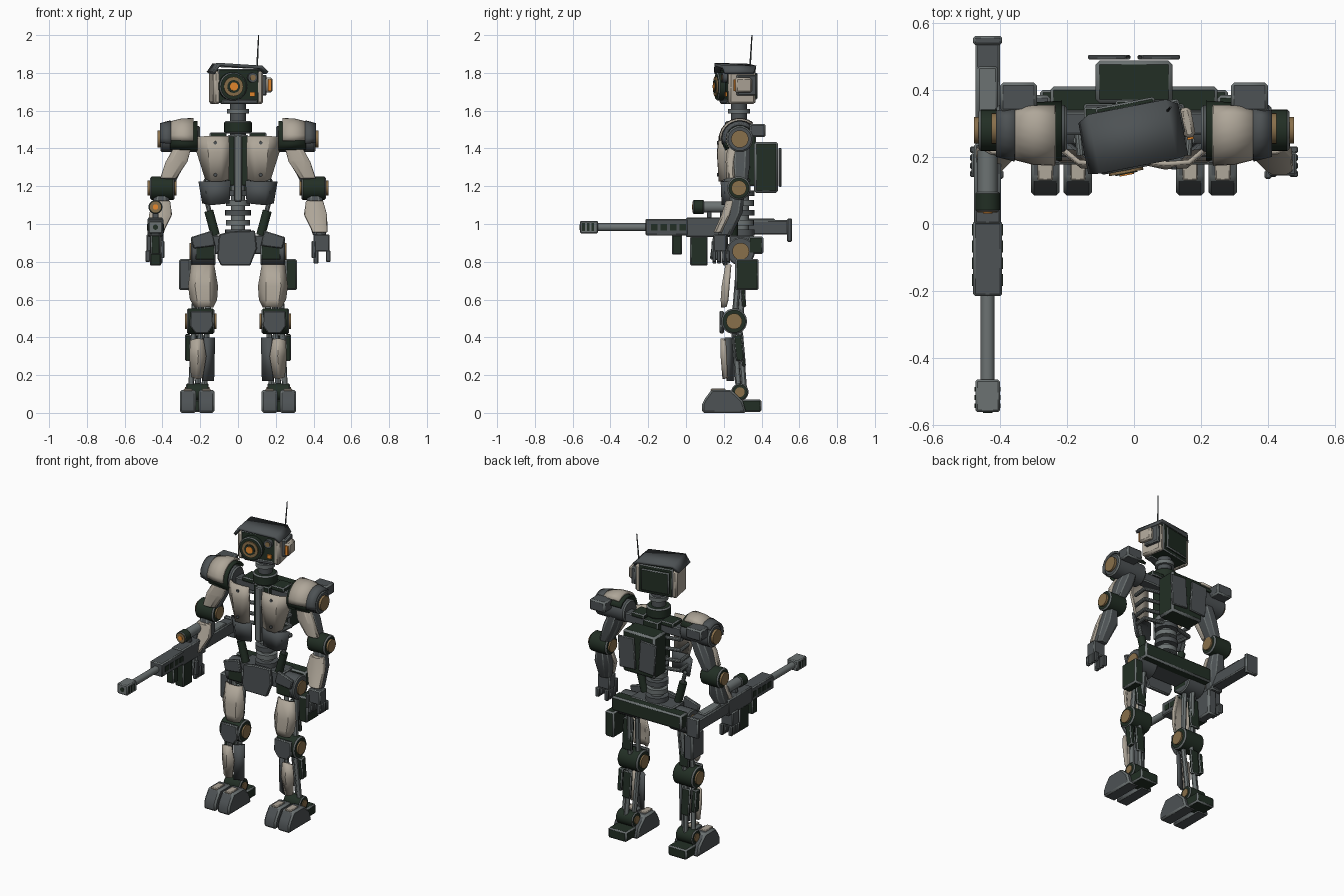
import bpy, bmesh, math
from mathutils import Vector, Matrix, Euler

if "Cube" in bpy.data.objects:
    bpy.data.objects.remove(bpy.data.objects["Cube"])

def material(name, rgb):
    m = bpy.data.materials.new(name)
    m.diffuse_color = (*rgb, 1)
    m.use_nodes = True
    m.node_tree.nodes["Principled BSDF"].inputs["Base Color"].default_value = m.diffuse_color
    return m

CREAM = material("cream_armour", (0.43, 0.385, 0.32))
GRAY = material("slate_gray", (0.075, 0.085, 0.09))
STEEL = material("steel", (0.15, 0.17, 0.17))
GREEN = material("dark_green", (0.016, 0.028, 0.018))
BRONZE = material("bronze", (0.25, 0.16, 0.07))
ORANGE = material("orange_glow", (0.85, 0.27, 0.03))

def finish(name, bm, mat, bevel=0.0, solid=0.0):
    bmesh.ops.recalc_face_normals(bm, faces=bm.faces)
    me = bpy.data.meshes.new(name)
    bm.to_mesh(me)
    bm.free()
    ob = bpy.data.objects.new(name, me)
    bpy.context.collection.objects.link(ob)
    me.materials.append(mat)
    me.materials.append(STEEL if mat in (GREEN, GRAY) else mat)   # worn edges
    if solid:
        s = ob.modifiers.new("thickness", 'SOLIDIFY')
        s.thickness, s.offset = solid, 0
    if bevel:
        b = ob.modifiers.new("edges", 'BEVEL')
        b.width, b.segments, b.material, b.limit_method = bevel, 1, 1, 'ANGLE'
    return ob

def box(name, c, size, mat, rot=(0, 0, 0), bevel=0.006):
    bm = bmesh.new()
    M = Matrix.LocRotScale(Vector(c), Euler([math.radians(a) for a in rot]), Vector(size))
    bmesh.ops.create_cube(bm, size=1, matrix=M)
    return finish(name, bm, mat, bevel)

def span(name, x, y, z, mat, bevel=0.006):
    """Box given by its ranges."""
    return box(name, [sum(r) / 2 for r in (x, y, z)], [abs(r[1] - r[0]) for r in (x, y, z)], mat, bevel=bevel)

def cyl(name, p, q, r, mat, r2=None, n=24, bevel=0.0):
    p, q = Vector(p), Vector(q)
    M = Matrix.Translation((p + q) / 2) @ (q - p).to_track_quat('Z', 'Y').to_matrix().to_4x4()
    bm = bmesh.new()
    bmesh.ops.create_cone(bm, cap_ends=True, segments=n, radius1=r, radius2=r2 or r, depth=(q - p).length, matrix=M)
    return finish(name, bm, mat, bevel)

def sheet(name, rows, mat, t=0.014):
    """Bent armour plate from rows of points."""
    bm = bmesh.new()
    g = [[bm.verts.new(p) for p in row] for row in rows]
    for a, b in zip(g, g[1:]):
        for i in range(len(a) - 1):
            bm.faces.new((a[i], a[i + 1], b[i + 1], b[i]))
    return finish(name, bm, mat, 0, t)

def loft(name, sections, mat, bevel=0.004):
    """Chamfered solid through sections (cx, cy, z, width, depth)."""
    bm = bmesh.new()
    rings = []
    for cx, cy, z, w, d in sections:
        o = [(.5, .25), (.25, .5), (-.25, .5), (-.5, .25), (-.5, -.25), (-.25, -.5), (.25, -.5), (.5, -.25)]
        rings.append([bm.verts.new((cx + w * a, cy + d * b, z)) for a, b in o])
    for a, b in zip(rings, rings[1:]):
        for i in range(8):
            bm.faces.new((a[i], a[(i + 1) % 8], b[(i + 1) % 8], b[i]))
    bm.faces.new(rings[0])
    bm.faces.new(rings[-1])
    return finish(name, bm, mat, bevel)

def prism(name, pts, axis, lo, hi, mat, bevel=0.005):
    """Outline extruded along axis 0 (x, outline in y-z) or 1 (y, outline in x-z)."""
    bm = bmesh.new()
    put = (lambda p, t: (t, p[0], p[1])) if axis == 0 else (lambda p, t: (p[0], t, p[1]))
    a, b = [[bm.verts.new(put(p, t)) for p in pts] for t in (lo, hi)]
    bm.faces.new(a)
    bm.faces.new(b)
    for i in range(len(pts)):
        j = (i + 1) % len(pts)
        bm.faces.new((a[i], a[j], b[j], b[i]))
    return finish(name, bm, mat, bevel)

# ---------- head, turned a little ----------
head = [
    span("head_core", (-.12, .10), (.20, .35), (1.64, 1.82), GREEN),
    span("head_back_panel", (-.10, .08), (.345, .365), (1.66, 1.80), GREEN),
    span("head_cheek_right", (-.145, -.105), (.20, .345), (1.635, 1.81), CREAM, .012),
    span("head_cheek_left", (.085, .125), (.20, .345), (1.635, 1.81), CREAM, .012),
    span("head_jaw", (-.10, .09), (.195, .25), (1.635, 1.66), GRAY),
    sheet("head_hood", [[(-.15, .175, 1.80), (-.12, .17, 1.845), (.11, .17, 1.83), (.14, .175, 1.80)],
                        [(-.15, .33, 1.80), (-.12, .35, 1.84), (.11, .35, 1.83), (.14, .33, 1.80)]], GRAY, .018),
    cyl("eye_housing", (-.045, .21, 1.728), (-.045, .165, 1.728), .075, GREEN, bevel=.006),
    cyl("eye_ring", (-.045, .17, 1.728), (-.045, .157, 1.728), .052, BRONZE),
    cyl("eye_iris", (-.045, .16, 1.728), (-.045, .154, 1.728), .034, GREEN),
    cyl("eye_lens", (-.045, .16, 1.728), (-.045, .150, 1.728), .022, ORANGE),
    cyl("small_eye_housing", (.062, .21, 1.775), (.062, .175, 1.775), .026, GRAY),
    cyl("small_eye_lens", (.062, .18, 1.775), (.062, .172, 1.775), .015, BRONZE),
    span("indicator_lamp", (.05, .078), (.192, .202), (1.675, 1.70), ORANGE, 0),
    span("ear_mount", (.12, .15), (.24, .345), (1.68, 1.79), GRAY),
    span("ear_box", (.145, .18), (.225, .315), (1.695, 1.775), CREAM, .01),
    span("ear_lamp", (.153, .172), (.219, .227), (1.705, 1.765), ORANGE, 0),
    cyl("antenna", (.11, .315, 1.80), (.122, .325, 2.0), .005, GRAY, .003, n=8),
]
pivot = Matrix.Translation((-.01, .27, 1.73))
turn = pivot @ Matrix.Rotation(math.radians(11), 4, 'Z') @ pivot.inverted()
for ob in head:
    ob.matrix_world = turn

# ---------- neck and torso ----------
cyl("neck_collar", (0, .28, 1.48), (0, .28, 1.545), .073, GREEN, bevel=.008)
cyl("neck_column", (0, .28, 1.42), (0, .28, 1.66), .042, GRAY)
cyl("neck_ring", (0, .28, 1.585), (0, .28, 1.61), .058, STEEL)
span("torso_core", (-.055, .055), (.235, .37), (1.2, 1.47), GREEN)
span("sternum", (-.022, .022), (.20, .24), (1.12, 1.47), STEEL)
span("shoulder_bar", (-.22, .22), (.265, .335), (1.40, 1.46), GRAY)
span("backpack", (-.115, .115), (.36, .488), (1.165, 1.435), GREEN, .012)
for i in range(6):
    z = .94 + i * .052
    cyl("spine_disc", (0, .295, z), (0, .295, z + .03), .068 - .004 * (i % 2), STEEL if i % 2 else GRAY)
cyl("spine_core", (0, .295, .88), (0, .295, 1.25), .038, STEEL)

# ---------- pelvis ----------
span("pelvis_block", (-.15, .15), (.23, .36), (.84, .94), GRAY)
span("pelvis_back", (-.25, .25), (.33, .41), (.84, .935), GREEN, .01)
prism("pelvis_front_plate", [(-.10, .945), (-.04, .96), (.09, .965), (.10, .87), (.065, .78), (-.09, .78), (-.11, .82)],
      1, .195, .22, GRAY)

for s in (-1, 1):
    X = lambda *v: tuple(s * a for a in v)
    # chest armour
    sheet("chest_plate", [[(s * .05, .185, 1.465), (s * .10, .18, 1.465), (s * .165, .185, 1.465), (s * .225, .235, 1.46)],
                          [(s * .045, .18, 1.40), (s * .09, .17, 1.38), (s * .155, .172, 1.38), (s * .215, .22, 1.38)],
                          [(s * .05, .19, 1.235), (s * .09, .18, 1.225), (s * .14, .18, 1.225), (s * .17, .215, 1.24)]], CREAM)
    for x, z in ((.12, 1.43), (.12, 1.26)):
        cyl("chest_bolt", (s * x, .18, z), (s * x, .163, z), .009, GRAY, n=10)
    sheet("belly_plate", [[(s * .04, .195, 1.23), (s * .15, .19, 1.225), (s * .205, .235, 1.225)],
                          [(s * .045, .20, 1.11), (s * .14, .195, 1.10), (s * .185, .235, 1.11)]], GRAY)
    for z in (1.17, 1.23, 1.30, 1.37):
        cyl("rib", (s * .04, .33, z), (s * .17, .30, z), .012, STEEL, n=10)
        cyl("rib_front", (s * .17, .30, z), (s * .16, .205, z), .012, STEEL, n=10)
    box("pack_panel", (s * .074, .498, 1.30), (.115, .014, .20), GRAY, (0, 4 * s, 0), .004)
    span("collar_block", X(.06, .15), (.25, .35), (1.455, 1.485), GREEN)
    # waist pistons
    cyl("waist_piston", (s * .155, .25, 1.07), (s * .12, .25, .94), .024, GREEN, n=16)
    cyl("waist_piston_rod", (s * .17, .25, 1.14), (s * .11, .25, .90), .012, STEEL, n=10)
    # hips
    prism("hip_plate", [(s * .14, .965), (s * .25, .93), (s * .235, .87), (s * .12, .885)], 1, .20, .222, GRAY)
    span("hip_block", X(.12, .225), (.215, .33), (.81, .895), GREEN)
    cyl("hip_joint", (s * .12, .29, .855), (s * .25, .29, .855), .075, GRAY, bevel=.006)
    cyl("hip_cap", (s * .24, .29, .855), (s * .258, .29, .855), .045, BRONZE)
    span("hip_pouch", X(.25, .313), (.26, .385), (.65, .815), GREEN if s > 0 else GRAY, .009)
    # thigh
    for dx, dy in ((-.035, -.005), (.035, -.005), (0, .025)):
        cyl("thigh_strut", (s * (.185 + dx), .29 + dy, .84), (s * (.197 + dx), .262 + dy, .49), .016, STEEL, n=12)
    sheet("thigh_plate", [[(s * x, y, z) for x, y in zip(xs, ys)] for z, xs, ys in (
        (.785, (.13, .155, .215, .245), (.235, .215, .215, .235)),
        (.67, (.11, .15, .225, .26), (.225, .195, .195, .225)),
        (.60, (.115, .15, .215, .25), (.22, .19, .19, .22)),
        (.56, (.135, .155, .205, .225), (.21, .192, .192, .21)))], CREAM)
    box("thigh_back_plate", (s * .205, .30, .66), (.07, .022, .20), GREEN, (5, 0, 0))
    # knee
    cyl("knee_joint", (s * .125, .255, .485), (s * .27, .255, .485), .068, GREEN, bevel=.008)
    for a, b in ((.115, .13), (.265, .28)):
        cyl("knee_cap", (s * a, .255, .485), (s * b, .255, .485), .042, BRONZE)
    prism("knee_plate", [(s * .135, .54), (s * .25, .54), (s * .255, .46), (s * .225, .42), (s * .16, .42), (s * .13, .46)],
          1, .178, .20, GRAY)
    # shin
    for dx, dy in ((-.035, -.01), (.035, -.01), (0, .02)):
        cyl("shin_strut", (s * (.197 + dx), .262 + dy, .47), (s * (.215 + dx), .29 + dy, .10), .015, STEEL, n=12)
    sheet("shin_plate", [[(s * .185, .20, .39), (s * .215, .19, .395), (s * .25, .205, .385)],
                         [(s * .17, .205, .30), (s * .21, .19, .30), (s * .255, .21, .30)],
                         [(s * .19, .215, .185), (s * .22, .20, .18), (s * .245, .215, .19)]], CREAM)
    sheet("shin_inner_plate", [[(s * .125, .25, .40), (s * .178, .21, .40)], [(s * .13, .25, .17), (s * .185, .22, .17)]], GRAY)
    box("shin_outer_plate", (s * .265, .28, .345), (.03, .045, .14), GREEN, (6, 0, 0))
    box("calf_plate", (s * .21, .30, .33), (.06, .02, .17), GREEN, (5, 0, 0))
    # ankle and foot
    cyl("ankle_joint", (s * .155, .285, .11), (s * .275, .285, .11), .046, GREEN, bevel=.006)
    cyl("ankle_cap", (s * .15, .285, .11), (s * .28, .285, .11), .026, BRONZE)
    for a, b in ((.125, .21), (.222, .308)):
        prism("foot_toe", [(.085, 0), (.085, .045), (.10, .075), (.135, .122), (.24, .122), (.30, .065), (.32, 0)],
              0, s * a, s * b, GRAY, .01)
        span("toe_ridge", X(a + .02, b - .02), (.13, .21), (.115, .128), CREAM, .004)
    span("heel", X(.15, .28), (.27, .40), (.005, .07), GREEN, .008)
    # shoulder
    cyl("shoulder_joint", (s * .20, .285, 1.45), (s * .41, .285, 1.45), .07, GRAY, bevel=.008)
    cyl("shoulder_cap", (s * .40, .285, 1.45), (s * .425, .285, 1.45), .046, BRONZE)
    def arc(name, xr, a0, a1, mat):
        rows = [[(s * x, .285 - r * math.cos(math.radians(a0 + (a1 - a0) * i / 8)),
                  1.45 + r * math.sin(math.radians(a0 + (a1 - a0) * i / 8))) for i in range(9)] for x, r in xr]
        sheet(name, rows, mat, .014)
    arc("pauldron", ((.235, .105), (.30, .102), (.365, .085)), -5, 130, CREAM)
    arc("pauldron_rim", ((.355, .092), (.41, .078)), -15, 130, GRAY)
    arc("pauldron_liner", ((.215, .09), (.36, .08)), -40, 150, GREEN)
    span("shoulder_box", X(.29, .40), (.335, .422), (1.46, 1.53), GRAY, .009)
    # upper arm
    loft("upper_arm", [(s * .29, .29, 1.42, .09, .10), (s * .325, .285, 1.33, .10, .11), (s * .37, .285, 1.22, .075, .085)], GRAY)
    loft("upper_arm_plate", [(s * .29, .25, 1.415, .09, .06), (s * .325, .235, 1.33, .115, .05), (s * .37, .24, 1.24, .085, .05)],
         CREAM)
    cyl("elbow_joint", (s * .335, .28, 1.19), (s * .465, .28, 1.19), .062, GREEN, bevel=.008)
    for a, b in ((.325, .34), (.46, .478)):
        cyl("elbow_cap", (s * a, .28, 1.19), (s * b, .28, 1.19), .04, BRONZE)
    # forearm and hand
    loft("forearm", [(s * .405, .275, 1.17, .07, .07), (s * .41, .255, 1.06, .105, .09), (s * .432, .205, .94, .07, .075)], GRAY)
    loft("forearm_plate", [(s * .405, .235, 1.125, .09, .05), (s * .41, .215, 1.05, .122, .055), (s * .435, .17, .955, .08, .05)],
         CREAM)
    span("palm", X(.40, .485), (.145, .215), (.855, .945), GRAY)
    for i in range(4):
        y = .14 + i * .024
        span("finger", X(.40, .425), (y, y + .02), (.79, .86), GRAY, .004)
        span("knuckle", X(.465, .49), (y, y + .02), (.80, .86), GRAY, .004)
    span("thumb", X(.39, .41), (.135, .16), (.82, .91), GRAY, .004)

# ---------- rifle ----------
gx = -.437
W = lambda w: (gx - w, gx + w)
span("rifle_receiver", W(.04), (0, .24), (.93, 1.035), GRAY)
span("rifle_handguard", W(.043), (-.215, .01), (.94, 1.027), GRAY)
span("rifle_stock", W(.037), (.235, .54), (.945, 1.02), GRAY)
span("rifle_butt", W(.043), (.535, .562), (.905, 1.03), GRAY)
span("rifle_cheek_rest", W(.03), (.30, .47), (1.015, 1.03), STEEL)
cyl("rifle_barrel", (gx, -.47, .983), (gx, -.20, .983), .021, STEEL)
span("muzzle_brake", W(.037), (-.562, -.465), (.95, 1.017), STEEL)
cyl("muzzle_bore", (gx, -.564, .983), (gx, -.55, .983), .014, GREEN, n=16)
for i in range(4):
    y = -.185 + i * .05
    span("handguard_vent", W(.046), (y, y + .035), (.965, 1.0), GREEN, 0)
for y in (-.55, -.525, -.50):
    span("muzzle_vent", W(.039), (y, y + .014), (.963, 1.004), GREEN, 0)
span("rifle_magazine", W(.03), (.022, .115), (.78, .935), GREEN)
span("rifle_foregrip", W(.025), (-.075, -.02), (.838, .942), GREEN)
box("rifle_pistol_grip", (gx, .16, .875), (.045, .05, .13), GRAY, (-8, 0, 0))
cyl("scope_tube", (gx, .05, 1.09), (gx, .22, 1.09), .03, STEEL)
cyl("scope_bell", (gx, .038, 1.09), (gx, .095, 1.09), .037, GREEN, bevel=.004)
cyl("scope_ring", (gx, .034, 1.09), (gx, .04, 1.09), .030, BRONZE)
cyl("scope_lens", (gx, .031, 1.09), (gx, .04, 1.09), .014, ORANGE)
for y in (.11, .18):
    span("scope_mount", W(.016), (y, y + .025), (1.03, 1.07), GRAY, .003)

# smooth round parts, keep edges sharp
for ob in bpy.data.objects:
    ob.select_set(True)
bpy.context.view_layer.objects.active = bpy.data.objects["rifle_barrel"]
bpy.ops.object.shade_smooth_by_angle(angle=math.radians(30))
